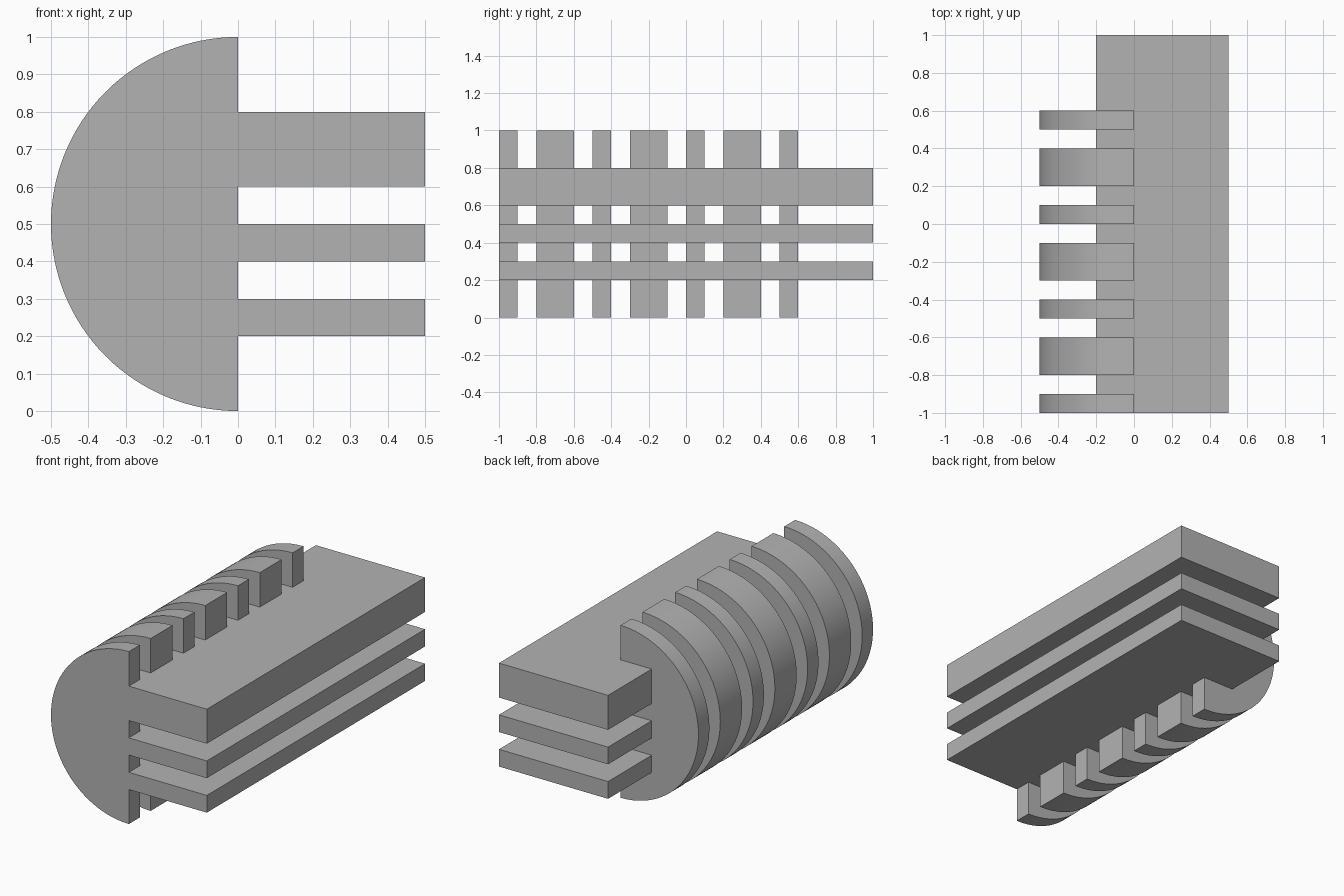
import bpy
import bmesh
import math
from mathutils import Matrix, Vector

if "Cube" in bpy.data.objects:
    bpy.data.objects.remove(bpy.data.objects["Cube"], do_unlink=True)

grey = bpy.data.materials.new("plain grey")
grey.use_nodes = True
grey.diffuse_color = (0.45, 0.45, 0.45, 1)
grey.node_tree.nodes["Principled BSDF"].inputs["Base Color"].default_value = grey.diffuse_color


def make_object(name, bm):
    bmesh.ops.recalc_face_normals(bm, faces=bm.faces)
    mesh = bpy.data.meshes.new(name)
    bm.to_mesh(mesh)
    bm.free()
    mesh.materials.append(grey)
    obj = bpy.data.objects.new(name, mesh)
    bpy.context.collection.objects.link(obj)
    return obj


def add_half_disc(bm, y0, y1, radius=0.5, steps=64):
    angles = [math.pi * (0.5 + i / steps) for i in range(steps + 1)]
    ring = [bm.verts.new((radius * math.cos(a), y0, radius + radius * math.sin(a)))
            for a in angles]
    face = bm.faces.new(ring)
    extruded = bmesh.ops.extrude_face_region(bm, geom=[face], use_keep_orig=True)["geom"]
    moved = [g for g in extruded if isinstance(g, bmesh.types.BMVert)]
    bmesh.ops.translate(bm, verts=moved, vec=(0, y1 - y0, 0))


def add_box(bm, low, high):
    low, high = Vector(low), Vector(high)
    matrix = Matrix.Translation((low + high) / 2) @ Matrix.Diagonal((*(high - low), 1))
    bmesh.ops.create_cube(bm, size=1, matrix=matrix)


# Half-round ribs, alternately thin and thick, separated by equal gaps
bm = bmesh.new()
y = -1.0
for i in range(7):
    width = 0.2 if i % 2 else 0.1
    add_half_disc(bm, y, y + width)
    y += width + 0.1
body = make_object("ribs_and_slabs", bm)

# Three long slabs running through the ribs
bm = bmesh.new()
for z0, z1 in ((0.2, 0.3), (0.4, 0.5), (0.6, 0.8)):
    add_box(bm, (-0.2, -1, z0), (0.5, 1, z1))
slabs = make_object("slabs", bm)

# Fuse the slabs with the ribs into one solid
fuse = body.modifiers.new("fuse", 'BOOLEAN')
fuse.operation = 'UNION'
fuse.solver = 'EXACT'
fuse.object = slabs
for obj in bpy.context.selected_objects:
    obj.select_set(False)
body.select_set(True)
bpy.context.view_layer.objects.active = body
bpy.ops.object.modifier_apply(modifier=fuse.name)
bpy.data.objects.remove(slabs, do_unlink=True)

bpy.ops.object.shade_smooth_by_angle(angle=math.radians(30))
